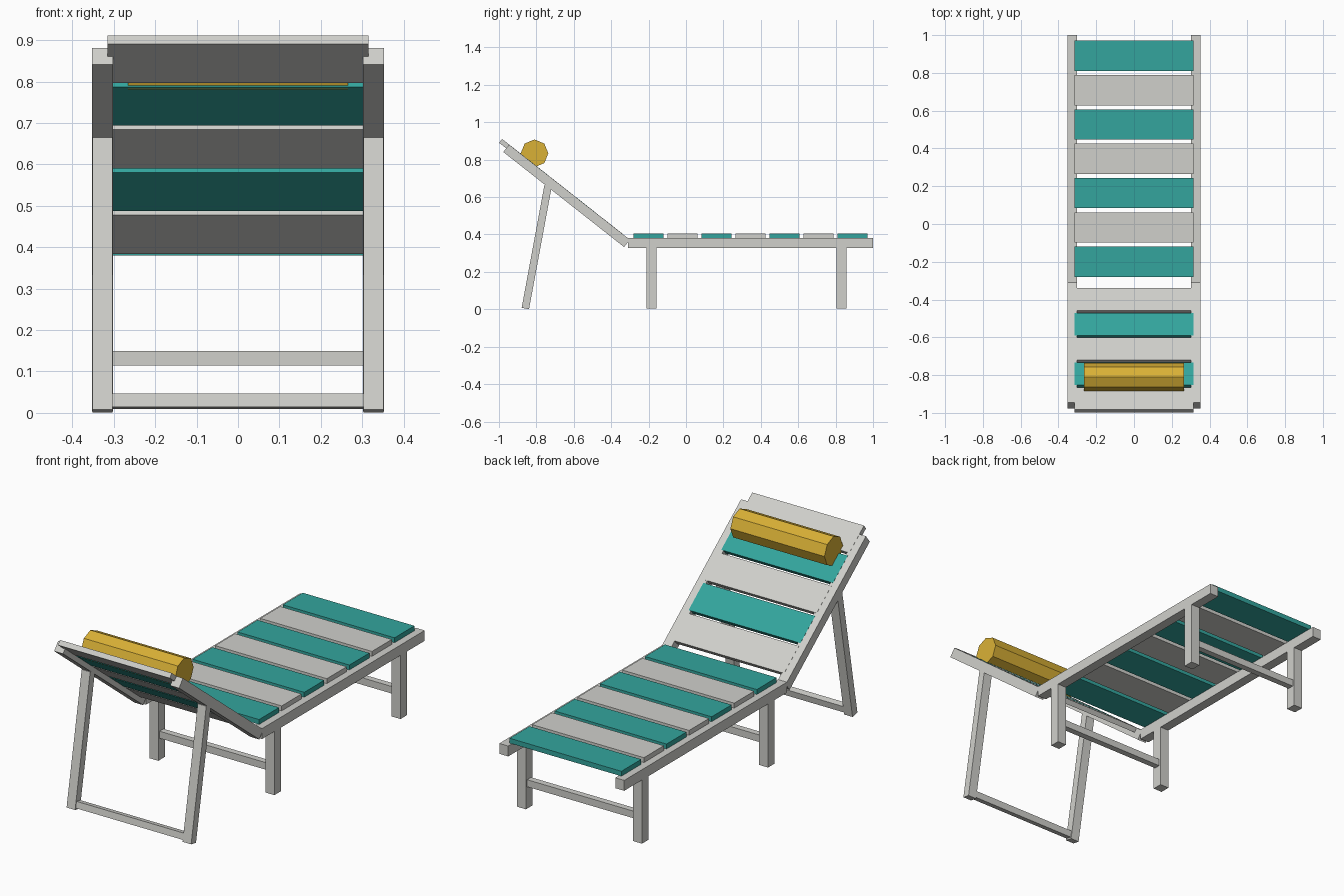
import bpy, math
from mathutils import Matrix, Vector

if "Cube" in bpy.data.objects:
    bpy.data.objects.remove(bpy.data.objects["Cube"])


def material(name, rgb):
    m = bpy.data.materials.new(name)
    m.diffuse_color = (*rgb, 1)
    m.use_nodes = True
    m.node_tree.nodes["Principled BSDF"].inputs["Base Color"].default_value = m.diffuse_color
    return m


GREY = material("pale grey wood", (0.63, 0.63, 0.60))
TEAL = material("teal slat", (0.033, 0.376, 0.337))
GOLD = material("golden cushion", (0.70, 0.44, 0.037))


def box(name, lo, hi, mat, frame=Matrix()):
    """Box between two corners, placed in a local frame."""
    lo, hi = Vector(lo), Vector(hi)
    bpy.ops.mesh.primitive_cube_add(size=1)
    ob = bpy.context.object
    ob.name = name
    ob.data.transform(frame @ Matrix.Translation((lo + hi) / 2)
                      @ Matrix.Diagonal((*(hi - lo), 1)))
    ob.data.materials.append(mat)
    return ob


def pair(name, lo, hi, mat, frame=Matrix()):
    """Left and right copies of a box given for the +x side."""
    box("right_" + name, lo, hi, mat, frame)
    box("left_" + name, (-hi[0], lo[1], lo[2]), (-lo[0], hi[1], hi[2]), mat, frame)


IN, OUT, SLAT_X = 0.302, 0.352, 0.315

# Seat frame: side rails, legs and the low stretchers
pair("seat_rail", (IN, -0.31, 0.327), (OUT, 1.0, 0.38), GREY)
for label, y in (("head", -0.184), ("foot", 0.831)):
    pair(label + "_leg", (IN, y - 0.026, 0.003), (OUT, y + 0.026, 0.33), GREY)
    box(label + "_stretcher", (-0.325, y - 0.016, 0.114), (0.325, y + 0.016, 0.15), GREY)

# Seat slats in alternating colours
for i in range(7):
    y = -0.2 + i * 0.1817
    box(f"seat_slat_{i + 1}", (-SLAT_X, y - 0.08, 0.38), (SLAT_X, y + 0.08, 0.405),
        GREY if i % 2 else TEAL)

# Backrest frame: local -y runs up the slope, local z is its upper surface normal
tilt = math.radians(38.2)
back = Matrix.Translation((0, -0.30, 0.372)) @ Matrix.Rotation(-tilt, 4, 'X')
pair("back_rail", (IN, -0.822, -0.05), (OUT, 0, 0), GREY, back)

# Backrest slats let into the rails
for i in range(5):
    end = 0.202 + i * 0.167
    box(f"back_slat_{i + 1}", (-SLAT_X, -end, -0.025), (SLAT_X, -end + 0.151, 0.0008),
        TEAL if i % 2 else GREY, back)

# Prop stand, leaning towards the seat
prop = Matrix.Translation((0, -0.859, 0.004)) @ Matrix.Rotation(-math.radians(10.5), 4, 'X')
pair("prop_leg", (IN + 0.001, -0.02, 0), (OUT - 0.001, 0.02, 0.668), GREY, prop)
box("prop_foot_bar", (-0.325, -0.016, 0.008), (0.325, 0.016, 0.041), GREY, prop)

# Eight-sided head cushion
bpy.ops.mesh.primitive_cylinder_add(vertices=8, radius=0.074, depth=0.53)
cushion = bpy.context.object
cushion.name = "head_cushion"
cushion.data.transform(Matrix.Translation((0, -0.81, 0.834))
                       @ Matrix.Rotation(math.pi / 2, 4, 'Y'))
cushion.data.materials.append(GOLD)
